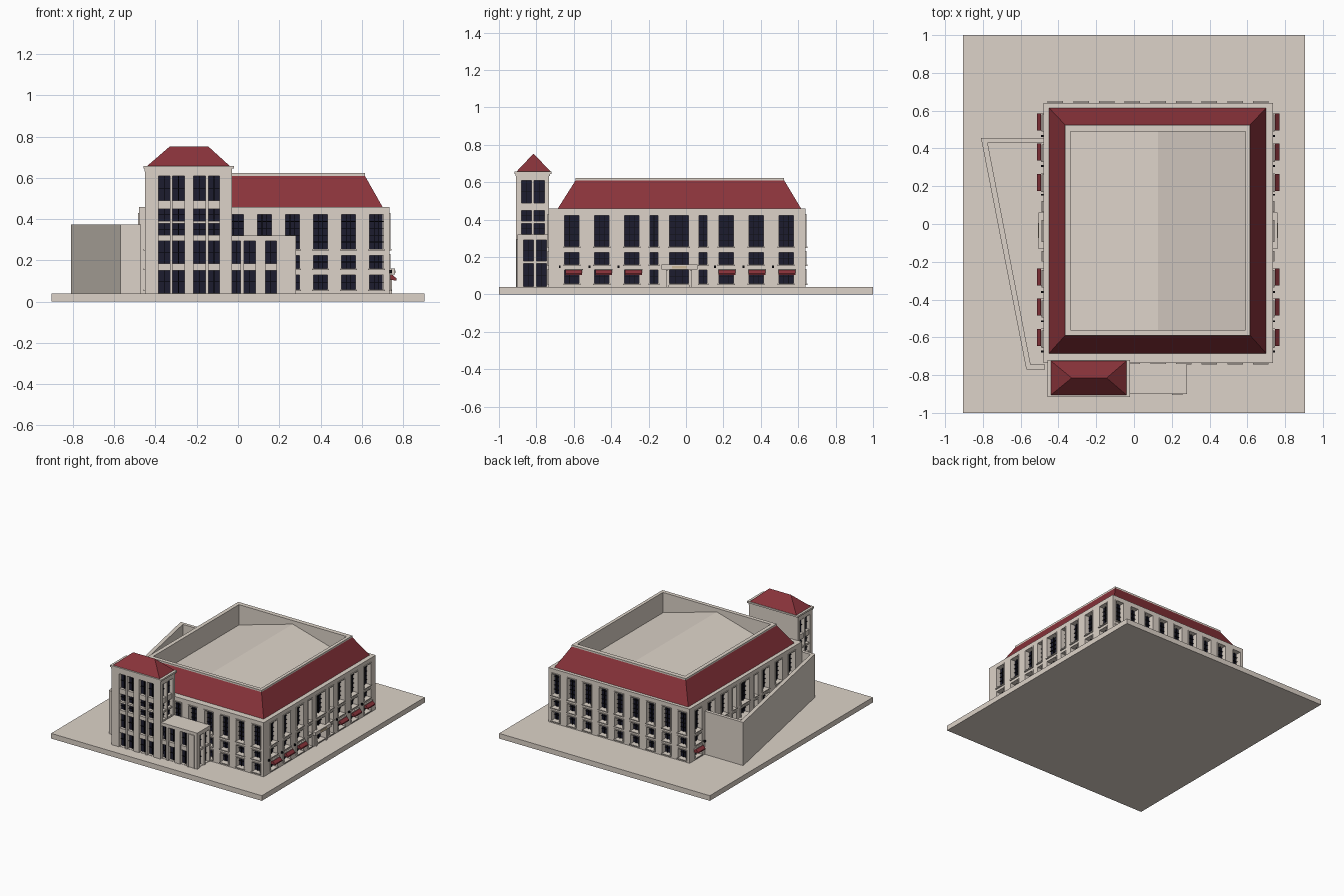
import bpy, bmesh

if "Cube" in bpy.data.objects:
    bpy.data.objects.remove(bpy.data.objects["Cube"])

CREAM, RED = (0.72, 0.65, 0.58, 1), (0.25, 0.033, 0.043, 1)
GLASS, BLACK, TAN = (0.012, 0.012, 0.028, 1), (0.004, 0.004, 0.006, 1), (0.62, 0.5, 0.33, 1)
mats = {}


def finish(name, bm, color):
    bmesh.ops.recalc_face_normals(bm, faces=bm.faces)
    me = bpy.data.meshes.new(name)
    bm.to_mesh(me)
    bm.free()
    ob = bpy.data.objects.new(name, me)
    bpy.context.collection.objects.link(ob)
    if color not in mats:
        mats[color] = bpy.data.materials.new("paint_%d" % len(mats))
        mats[color].diffuse_color = color
    me.materials.append(mats[color])
    return ob


def loft(bm, rings, closed=True):
    """Skin a stack of vertex rings, optionally capping the ends."""
    rs = [[bm.verts.new(p) for p in r] for r in rings]
    n = len(rs[0])
    for a, b in zip(rs, rs[1:]):
        for i in range(n):
            j = (i + 1) % n
            bm.faces.new((a[i], a[j], b[j], b[i]))
    if closed:
        bm.faces.new(rs[0])
        bm.faces.new(rs[-1])


def rect(x0, x1, y0, y1, z):
    return [(x0, y0, z), (x1, y0, z), (x1, y1, z), (x0, y1, z)]


def boxes(name, items, color=CREAM):
    bm = bmesh.new()
    for x0, x1, y0, y1, z0, z1 in items:
        loft(bm, [rect(x0, x1, y0, y1, z0), rect(x0, x1, y0, y1, z1)])
    return finish(name, bm, color)


def place(face, u0, u1, d0, d1, z0, z1):
    """Box on a wall: u runs along it, d is the distance out of it."""
    axis, p, s = face
    a, b = sorted((p + s * d0, p + s * d1))
    return (u0, u1, a, b, z0, z1) if axis == 'x' else (a, b, u0, u1, z0, z1)


def facade(name, face, u0, u1, z0, z1, cols, rows, t=0.035, recess=0.0, trim=0.0, bars=(1, 1)):
    """Wall with piers, spandrels, window surrounds and glazing bars."""
    wall, surround, glazing = [], [], []
    edges = [u0] + [v for c in cols for v in c] + [u1]
    for a, b in zip(edges[::2], edges[1::2]):
        if b - a > 1e-4:
            wall.append(place(face, a, b, -t, 0, z0, z1))
    levels = [z0] + [v for r in rows for v in r] + [z1]
    for ca, cb in cols:
        for a, b in zip(levels[::2], levels[1::2]):
            if b - a > 1e-4:
                out = 0 if b == z1 else -recess
                wall.append(place(face, ca, cb, -t, out, a, b))
        for ra, rb in rows:
            if trim:
                w, d = trim, 0.005
                surround += [place(face, ca - w, ca, 0, d, ra - w, rb + w),
                             place(face, cb, cb + w, 0, d, ra - w, rb + w),
                             place(face, ca, cb, 0, d, rb, rb + w),
                             place(face, ca - w, cb + w, 0, 2 * d, ra - w, ra)]
            nv = bars[0] if cb - ca > 0.05 else 1
            nh = bars[1] if rb - ra > 0.1 else 1
            for i in range(1, nv + 1):
                u = ca + (cb - ca) * i / (nv + 1)
                glazing.append(place(face, u - .0015, u + .0015, -t, -t + .008, ra, rb))
            for i in range(1, nh + 1):
                z = ra + (rb - ra) * i / (nh + 1)
                glazing.append(place(face, ca, cb, -t, -t + .008, z - .0015, z + .0015))
    boxes(name + "_wall", wall)
    if surround:
        boxes(name + "_window_surrounds", surround)
    boxes(name + "_glazing_bars", glazing, BLACK)


def spans(centres, w):
    return [(c - w / 2, c + w / 2) for c in centres]


# ground slab
boxes("ground_slab", [(-0.905, 0.905, -1, 1, 0, 0.04)])

# main hall
X0, X1, Y0, Y1, T = -0.48, 0.735, -0.735, 0.64, 0.035
boxes("hall_glass", [(X0 + T, X1 - T, Y0 + T, Y1 - T, 0.04, 0.45)], GLASS)
rows = [(0.058, 0.13), (0.16, 0.225), (0.256, 0.422)]
end_cols = spans([0.1275 + 0.136 * i for i in range(-4, 5)], 0.068)
bays = [-0.61, -0.45, -0.29, 0.215, 0.375, 0.535]
side_cols = sorted(spans(bays, 0.078) + spans([-0.171, 0.092], 0.043) + [(-0.088, 0.014)])
for nm, face in (("hall_front", ('x', Y0, -1)), ("hall_back", ('x', Y1, 1))):
    facade(nm, face, X0, X1, 0.04, 0.46, end_cols, rows, trim=0.007, bars=(2, 4))
for nm, face in (("hall_left", ('y', X0, -1)), ("hall_right", ('y', X1, 1))):
    facade(nm, face, Y0 + T, Y1 - T, 0.04, 0.46, side_cols, rows, trim=0.007, bars=(2, 4))
boxes("hall_ledge", [(X0 + .01, X1 - .01, Y0 + .01, Y1 - .01, 0.445, 0.459)])

# mansard roof skirt
bm = bmesh.new()
loft(bm, [rect(-0.45, 0.70, -0.685, 0.615, 0.46), rect(-0.365, 0.615, -0.59, 0.525, 0.61)], False)
finish("mansard_roof", bm, RED)

# parapet ring round the sunken roof
bm = bmesh.new()
o, i = (-0.365, 0.615, -0.59, 0.525), (-0.335, 0.59, -0.56, 0.49)
loft(bm, [rect(*o, 0.608), rect(*o, 0.623), rect(*i, 0.623), rect(*i, 0.455)], False)
finish("roof_parapet", bm, CREAM)

# shallow gable inside the parapet
bm = bmesh.new()
loft(bm, [[(-0.335, y, 0.465), (0.1275, y, 0.595), (0.59, y, 0.465), (0.1275, y, 0.46)]
          for y in (-0.56, 0.49)])
finish("inner_gable_roof", bm, CREAM)

# tower
boxes("tower_glass", [(-0.42, -0.06, -0.88, -0.74, 0.04, 0.63)], GLASS)
t_cols = [(-0.385, -0.33), (-0.317, -0.26), (-0.215, -0.157), (-0.143, -0.09)]
s_cols = [(-0.885, -0.826), (-0.813, -0.757)]
low = [(0.042, 0.15), (0.184, 0.295)]
t_rows = low + [(0.324, 0.378), (0.392, 0.45), (0.49, 0.608)]
facade("tower_front", ('x', -0.91, -1), -0.45, -0.03, 0.04, 0.64, t_cols, t_rows, 0.03, 0.008)
facade("tower_left", ('y', -0.45, -1), -0.88, -0.735, 0.04, 0.64,
       [(-0.88, -0.826), (-0.813, -0.757)], t_rows, 0.03, 0.008)
facade("tower_right", ('y', -0.03, 1), -0.88, -0.735, 0.04, 0.64,
       [(-0.88, -0.826), (-0.813, -0.757)], t_rows, 0.03, 0.008)
boxes("tower_back_wall", [(-0.45, -0.03, -0.75, -0.732, 0.04, 0.64)])
boxes("tower_cornice", [(-0.452, -0.028, -0.912, -0.728, 0.632, 0.645),
                        (-0.458, -0.02, -0.917, -0.72, 0.645, 0.658)])
bm = bmesh.new()
loft(bm, [rect(-0.44, -0.04, -0.905, -0.725, 0.658), rect(-0.33, -0.145, -0.8152, -0.8148, 0.753)])
bmesh.ops.remove_doubles(bm, verts=bm.verts, dist=0.001)
finish("tower_roof", bm, RED)

# low entrance wing beside the tower
boxes("wing_glass", [(-0.03, 0.25, -0.87, -0.735, 0.04, 0.30)], GLASS)
facade("wing_front", ('x', -0.90, -1), -0.03, 0.28, 0.04, 0.32,
       [(-0.03, 0.012), (0.03, 0.085), (0.133, 0.186)], low, 0.03, 0.008)
facade("wing_right", ('y', 0.28, 1), -0.87, -0.735, 0.04, 0.32,
       [(-0.868, -0.815), (-0.80, -0.747)], [(0.042, 0.165), (0.18, 0.29)], 0.03, 0.008)
boxes("wing_roof", [(-0.03, 0.275, -0.895, -0.735, 0.30, 0.318)])
px = 0.2, 0.258
boxes("wing_panel_frame", [(px[0], px[0] + .005, -0.906, -0.90, 0.04, 0.297),
                           (px[1] - .005, px[1], -0.906, -0.90, 0.04, 0.297),
                           (px[0], px[1], -0.906, -0.90, 0.292, 0.297)])

# slanted yard wall on the left
bm = bmesh.new()
plan = [(-0.47, -0.77), (-0.57, -0.77), (-0.81, 0.455), (-0.47, 0.455),
        (-0.47, 0.43), (-0.775, 0.43), (-0.547, -0.745), (-0.47, -0.745)]
rs = [[bm.verts.new((x, y, z)) for x, y in plan] for z in (0.04, 0.375)]
for k in range(8):
    j = (k + 1) % 8
    bm.faces.new((rs[0][k], rs[0][j], rs[1][j], rs[1][k]))
for r in rs:
    for k in range(3):
        bm.faces.new((r[k], r[k + 1], r[6 - k], r[7 - k]))
finish("yard_wall", bm, CREAM)

# awnings, lamps and entrances on both long sides
for side, p, s in (("left", X0, -1), ("right", X1, 1)):
    face = ('y', p, s)
    bm = bmesh.new()
    for c in (-0.60, -0.44, -0.28, 0.22, 0.38, 0.54):
        prof = [(0, 0.105), (0, 0.13), (0.014, 0.13), (0.034, 0.112), (0.034, 0.103)]
        loft(bm, [[(p + s * d, y, z) for d, z in prof] for y in (c - 0.045, c + 0.045)])
    finish(side + "_awnings", bm, RED)
    boxes(side + "_awning_rails", [place(face, c - .048, c + .048, 0, .012, .13, .136)
                                   for c in (-0.60, -0.44, -0.28, 0.22, 0.38, 0.54)])
    boxes(side + "_wall_lamps", [place(face, c - .005, c + .005, 0, .012, .14, .154)
                                 for c in (-0.675, -0.515, -0.36, 0.155, 0.307, 0.465)], BLACK)
    boxes(side + "_entrance_surround", [place(face, -0.107, -0.09, 0, .012, .04, .13),
                                        place(face, 0.016, 0.033, 0, .012, .04, .13)])
    boxes(side + "_entrance_canopy", [place(face, -0.132, 0.062, 0, .025, .132, .16)])
    boxes(side + "_canopy_panel", [place(face, -0.075, 0.005, .025, .028, .138, .152)], TAN)

for m in bpy.data.materials:
    if m.users and not m.is_grease_pencil:
        m.use_nodes = True
        m.node_tree.nodes["Principled BSDF"].inputs["Base Color"].default_value = m.diffuse_color
